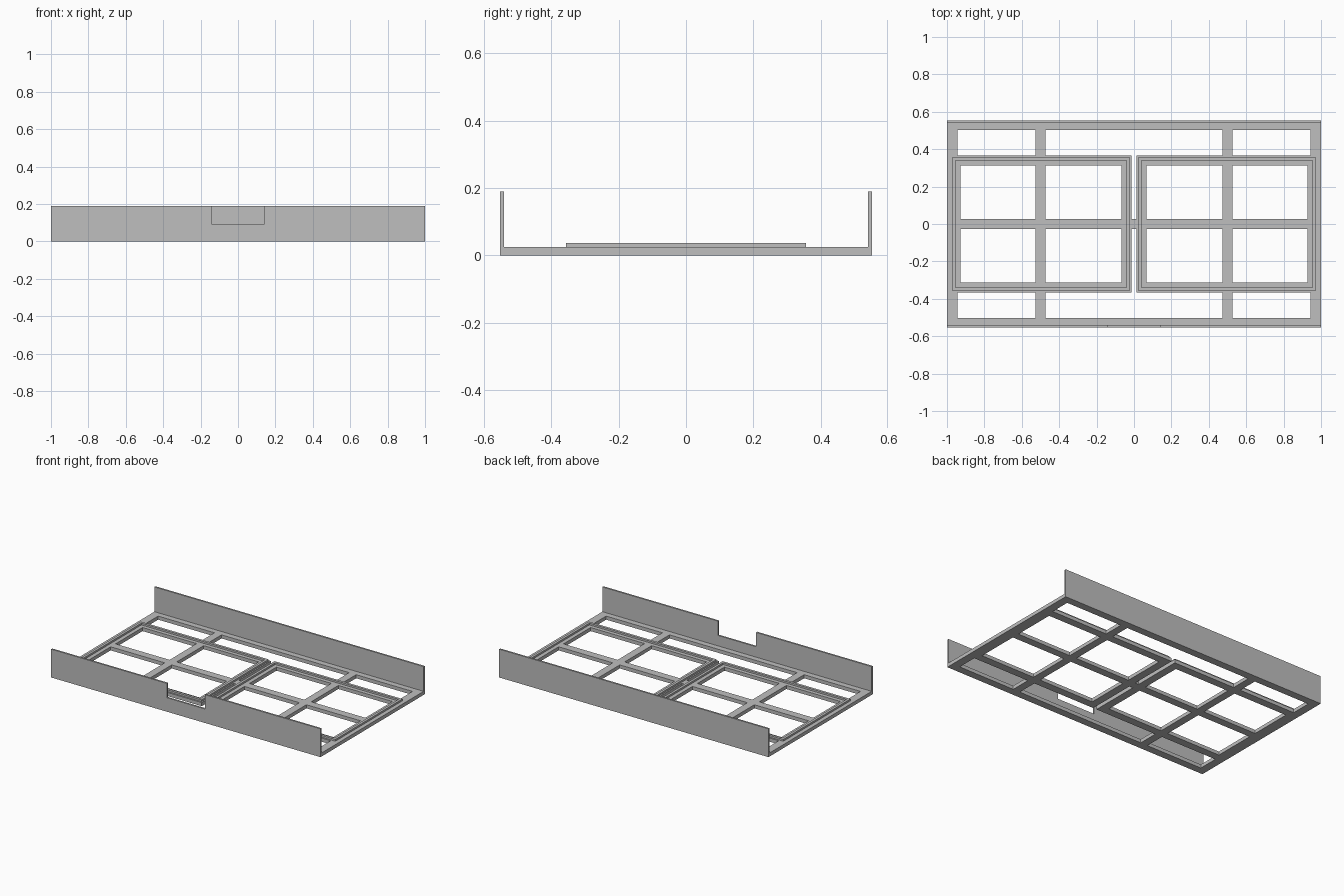
import bpy, bmesh

if "Cube" in bpy.data.objects:
    bpy.data.objects.remove(bpy.data.objects["Cube"])

grey = bpy.data.materials.new("light grey")
grey.diffuse_color = (0.52, 0.52, 0.52, 1)
grey.use_nodes = True
grey.node_tree.nodes["Principled BSDF"].inputs["Base Color"].default_value = grey.diffuse_color

HX, HY = 1.0, 0.553      # half length and half depth of the tray
WALL = 0.012             # wall thickness
FLOOR = 0.024            # floor lattice thickness
TOP = 0.19               # wall height
BAR = 0.026              # half width of the lattice bars
PX, PW, PH = 0.497, 0.484, 0.366   # window frame centre, half width, half depth


def finish(bm, name):
    bmesh.ops.recalc_face_normals(bm, faces=bm.faces)
    mesh = bpy.data.meshes.new(name)
    bm.to_mesh(mesh)
    bm.free()
    mesh.materials.append(grey)
    obj = bpy.data.objects.new(name, mesh)
    bpy.context.collection.objects.link(obj)
    return obj


def lattice(name, xs, ys, solid, z0, z1):
    """Extrude every grid cell whose centre satisfies the rule."""
    bm = bmesh.new()
    xs, ys = sorted(set(xs)), sorted(set(ys))
    for x0, x1 in zip(xs, xs[1:]):
        for y0, y1 in zip(ys, ys[1:]):
            if solid((x0 + x1) / 2, (y0 + y1) / 2):
                bm.faces.new([bm.verts.new((x, y, z0)) for x, y in
                              ((x0, y0), (x1, y0), (x1, y1), (x0, y1))])
    bmesh.ops.remove_doubles(bm, verts=bm.verts, dist=1e-5)
    ext = bmesh.ops.extrude_face_region(bm, geom=bm.faces[:], use_keep_orig=True)
    for v in ext["geom"]:
        if isinstance(v, bmesh.types.BMVert):
            v.co.z = z1
    return finish(bm, name)


def ring(x, y, ox, oy, ix, iy):
    """True inside a rectangular band between outer and inner half sizes."""
    return abs(x) < ox and abs(y) < oy and not (abs(x) < ix and abs(y) < iy)


def floor_rule(x, y):
    side = abs(x)
    return (ring(x, y, HX, HY, 0.945, 0.502)                       # outer rim
            or abs(y) < BAR                                        # long bar
            or abs(side - 0.5) < BAR                               # cross bars
            or ring(side - PX, y, PW, PH, 0.431, 0.313))           # window frames


def mirrored(values):
    return [s * v for v in values for s in (-1, 1)]


# Open floor with rim, bars and the two window frames
IN_Y = HY - WALL
lattice("floor_lattice",
        mirrored([HX, 0.945, 0.5 - BAR, 0.5 + BAR, PX - PW, PX + PW,
                  PX - 0.431, PX + 0.431]),
        mirrored([IN_Y, 0.502, PH, 0.313, BAR]), floor_rule, 0, FLOOR)

# Raised lip on each window frame
for name, cx in (("left_lip", -PX), ("right_lip", PX)):
    lattice(name, [cx + v for v in mirrored([PW - 0.009, PW - 0.026])],
            mirrored([0.356, 0.339]),
            lambda x, y, c=cx: ring(x - c, y, PW - 0.009, 0.356, PW - 0.026, 0.339),
            FLOOR, FLOOR + 0.012)


def wall(name, profile, y0):
    bm = bmesh.new()
    face = bm.faces.new([bm.verts.new((x, y0, z)) for x, z in profile])
    ext = bmesh.ops.extrude_face_region(bm, geom=[face], use_keep_orig=True)
    for v in ext["geom"]:
        if isinstance(v, bmesh.types.BMVert):
            v.co.y += WALL
    return finish(bm, name)


# Plain back wall, notched front wall
wall("back_wall", [(-HX, 0), (HX, 0), (HX, TOP), (-HX, TOP)], IN_Y)
wall("front_wall", [(-HX, 0), (HX, 0), (HX, TOP), (0.142, TOP), (0.142, 0.094),
                    (-0.142, 0.094), (-0.142, TOP), (-HX, TOP)], -HY)
